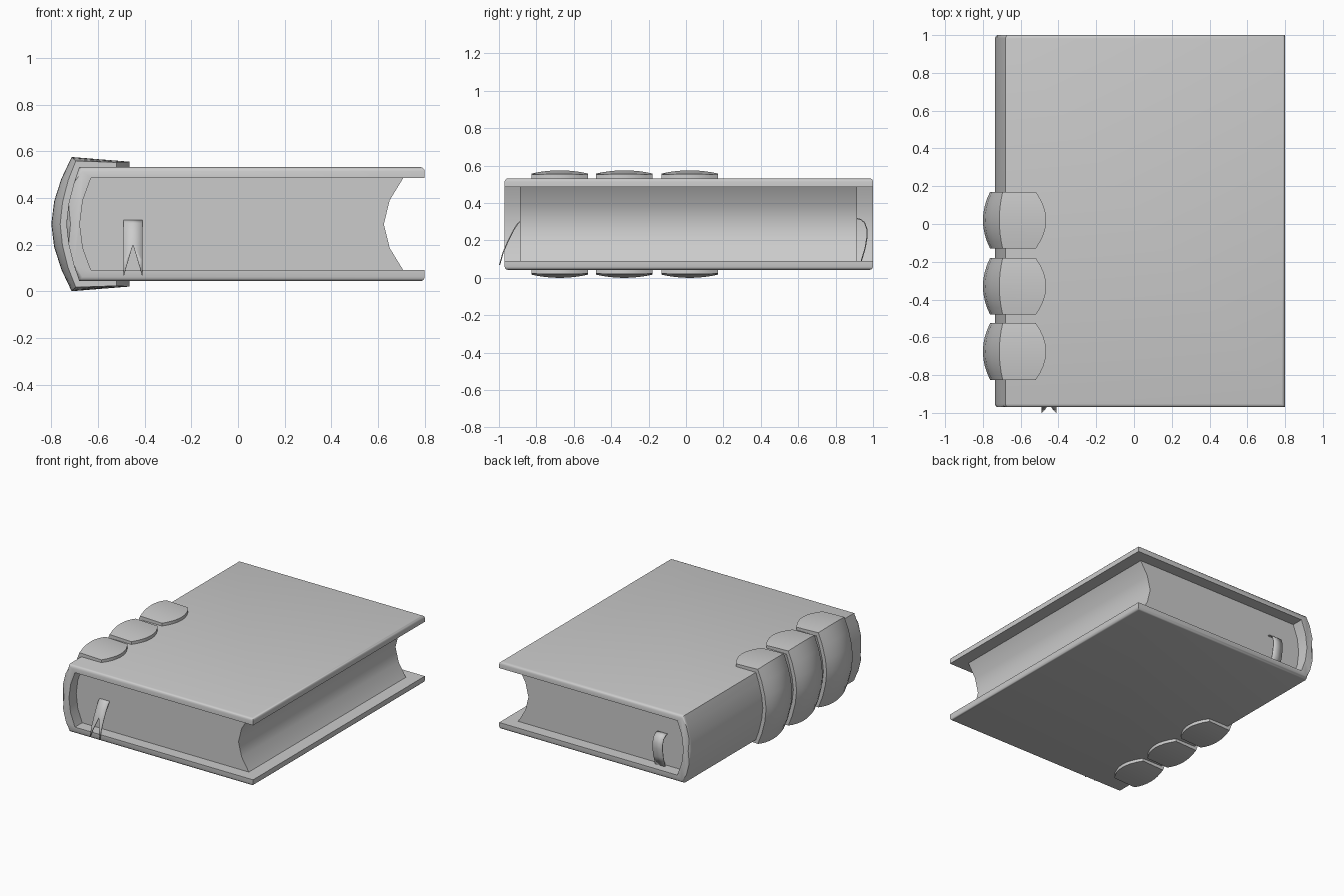
import bpy, bmesh, math

if "Cube" in bpy.data.objects:
    bpy.data.objects.remove(bpy.data.objects["Cube"])

ZM = 0.2875  # mid height: the book is symmetric about this plane


def mirrored(top):
    """Complete a top-half (x, z) path, ending on the mid plane, with its mirror."""
    return top + [(x, 2 * ZM - z) for x, z in reversed(top) if abs(z - ZM) > 1e-5]


def finish(bm, name, angle=30):
    bmesh.ops.recalc_face_normals(bm, faces=bm.faces)
    me = bpy.data.meshes.new(name)
    bm.to_mesh(me)
    bm.free()
    ob = bpy.data.objects.new(name, me)
    bpy.context.collection.objects.link(ob)
    bpy.ops.object.select_all(action='DESELECT')
    ob.select_set(True)
    bpy.context.view_layer.objects.active = ob
    bpy.ops.object.shade_smooth_by_angle(angle=math.radians(angle))
    return ob


def loft(loops):
    """Closed solid through matching (x, y, z) loops."""
    bm = bmesh.new()
    rows = [[bm.verts.new(p) for p in loop] for loop in loops]
    n = len(rows[0])
    for a, b in zip(rows, rows[1:]):
        for i in range(n):
            j = (i + 1) % n
            bm.faces.new((a[i], a[j], b[j], b[i]))
    bm.faces.new(rows[0])
    bm.faces.new(rows[-1][::-1])
    return bm, rows


def extrude(profile, y0, y1):
    return loft([[(x, y, z) for x, z in profile] for y in (y0, y1)])


# cover: two boards joined by a curved spine, outer edges rounded
outer = mirrored([(0.8, 0.532), (-0.68, 0.532), (-0.703, 0.465),
                  (-0.726, 0.375), (-0.736, ZM)])
inner = mirrored([(0.8, 0.485), (-0.63, 0.485), (-0.665, 0.39), (-0.678, ZM)])
bm, rows = extrude(outer + inner[::-1], -0.97, 1.0)
k = len(outer)
edges = [bm.edges.get((r[i], r[i + 1])) for r in rows for i in range(k - 1)]
edges += [bm.edges.get((rows[0][i], rows[1][i])) for i in (0, k - 1)]
bmesh.ops.bevel(bm, geom=edges, offset=0.018, segments=3, profile=0.5,
                affect='EDGES', clamp_overlap=True)
finish(bm, "cover", 40)

# page block: rounded back, hollow fore edge
back = mirrored([(-0.635, 0.488), (-0.67, 0.39), (-0.683, ZM)])
fore = mirrored([(0.71, 0.488), (0.65, 0.39), (0.625, ZM)])
bm, _ = extrude(back + fore[::-1], -0.887, 0.914)
finish(bm, "pages")

# spine bands: pillowed straps wrapping the spine
edge_half = [(-0.52, 0.522), (-0.52, 0.552), (-0.695, 0.558),
             (-0.728, 0.475), (-0.752, 0.38), (-0.762, ZM)]
mid_half = [(-0.465, 0.522), (-0.465, 0.555), (-0.713, 0.575),
            (-0.757, 0.482), (-0.788, 0.385), (-0.80, ZM)]
under = mirrored([(-0.67, 0.522), (-0.70, 0.42), (-0.716, ZM)])
for num, yc in enumerate((0.02, -0.33, -0.675), 1):
    loops = []
    for s in range(-4, 5):
        t = s / 4
        w = 1 - t * t
        half = [(a[0] + (b[0] - a[0]) * w, a[1] + (b[1] - a[1]) * w)
                for a, b in zip(edge_half, mid_half)]
        loops.append([(x, yc + 0.15 * t, z) for x, z in mirrored(half) + under[::-1]])
    bm, _ = loft(loops)
    finish(bm, f"spine_band_{num}")


# ribbon bookmark: front tail with a swallow notch, plain loop at the back
def ribbon(name, path, notch=None):
    bm = bmesh.new()
    zend = path[-1][1]
    for side in (-1, 1):
        prev = None
        for y, z in path:
            gap = 0.0
            if notch and z < notch:
                gap = 0.039 * (notch - z) / (notch - zend)
            cur = [bm.verts.new((-0.45 + side * d, y, z)) for d in (gap, 0.04)]
            if prev:
                bm.faces.new((prev[0], prev[1], cur[1], cur[0]))
            prev = cur
    bmesh.ops.remove_doubles(bm, verts=bm.verts, dist=0.0005)
    ob = finish(bm, name, 40)
    mod = ob.modifiers.new("thickness", 'SOLIDIFY')
    mod.thickness = 0.006
    mod.offset = 0


ribbon("bookmark_front", [(-0.88, 0.307), (-0.90, 0.29), (-0.925, 0.25),
                          (-0.95, 0.20), (-0.978, 0.135), (-0.997, 0.068)], notch=0.2)
ribbon("bookmark_back", [(0.91, 0.318), (0.935, 0.312), (0.955, 0.295), (0.967, 0.26),
                         (0.968, 0.22), (0.958, 0.16), (0.937, 0.09)])
